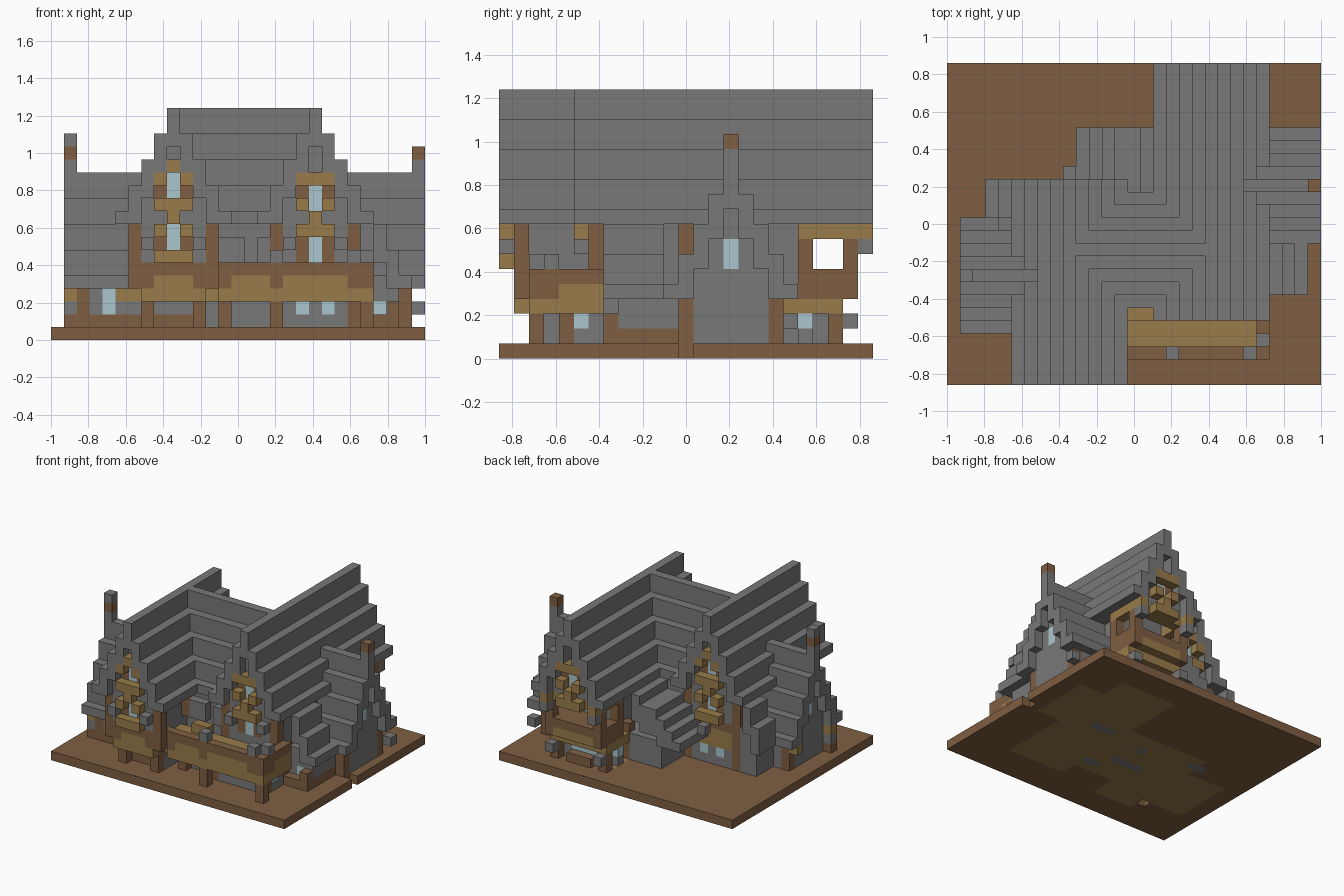
import bpy

cube = bpy.data.objects.get("Cube")
if cube:
    bpy.data.objects.remove(cube, do_unlink=True)

V = 2 / 29            # edge of one building block
NX, NY = 29, 25
cells = {}            # (i, j, k) -> (part, colour)


def srgb(r, g, b):
    return tuple((c / 255) ** 2.2 for c in (r, g, b)) + (1,)


COLOURS = {"S": ("stone_grey", srgb(120, 120, 120)),
           "B": ("timber_brown", srgb(127, 95, 68)),
           "G": ("plank_gold", srgb(151, 123, 76)),
           "W": ("window_glass", srgb(170, 197, 206))}
mats = []
for name, rgba in COLOURS.values():
    m = bpy.data.materials.new(name)
    m.use_nodes = True
    m.diffuse_color = rgba
    bsdf = m.node_tree.nodes["Principled BSDF"]
    bsdf.inputs["Base Color"].default_value = rgba
    bsdf.inputs["Roughness"].default_value = 0.9
    mats.append(m)
SLOT = {key: n for n, key in enumerate(COLOURS)}


def span(v):
    return range(v[0], v[1] + 1) if isinstance(v, tuple) else (v,)


def fill(part, col, i, j, k):
    """Fill a block range; each range is a number or an inclusive pair."""
    for a in span(i):
        for b in span(j):
            for c in span(k):
                cells[a, b, c] = (part, col)


def carve(i, j, k):
    for a in span(i):
        for b in span(j):
            for c in span(k):
                cells.pop((a, b, c), None)


def gable(part, axis, mid, ext, wall, peak, floor, reach):
    """Stepped roof along an axis, with solid walls beneath it."""
    for d in range(5):
        top = peak - 2 * d
        low = top - 1 if d == 4 else top - 3
        for s in {mid - d, mid + d}:
            at = lambda r: (s, r) if axis == "y" else (r, s)
            if d < 4:
                fill(part + "_wall", "S", *at(wall), (floor, low))
            if d <= reach:
                fill(part + "_wall", "S", *at(wall), (1, floor))
            fill(part + "_roof", "S", *at(ext), (low, top - 1))


def facade(part, mid, j, out, rows, k=6):
    """Windows on a gable wall, rows from the bottom up; gold planks stand proud."""
    for row in rows.split():
        for n, c in enumerate(row):
            if c != ".":
                fill(part, c, mid + n - len(row) // 2, j + (out if c == "G" else 0), k)
        k += 1


# Ground slab with plank floor under the rooms
fill("base", "B", (0, NX - 1), (0, NY - 1), 0)
for i, j in (((7, 11), (3, 14)), ((12, 17), (6, 14)), ((17, 23), (4, 21)),
             ((2, 7), (5, 11)), ((23, 26), (12, 18))):
    fill("base", "G", i, j, 0)
for i, j in (((11, 14), 9), ((15, 16), 7), ((18, 20), 13), (13, 12), ((6, 7), 13)):
    fill("base", "S", i, j, 0)
carve(28, 12, 0)
carve(6, 4, 0)

# Side wings, cross hall and the two big gabled halls
gable("left_wing", "x", 8, (1, 9), (2, 9), 13, 4, 3)
gable("right_wing", "x", 15, (20, 28), (27, 27), 13, 4, 2)
fill("right_wing_wall", "S", (21, 26), (12, 18), (1, 4))
fill("cross_hall_wall", "S", (10, 19), (7, 13), (1, 8))
gable("cross_hall", "x", 10, (9, 20), (10, 19), 18, 9, 2)
gable("west_hall", "y", 9, (0, 15), (1, 14), 18, 9, 2)
gable("east_hall", "y", 20, (5, 24), (6, 20), 18, 9, 2)
carve((7, 11), (1, 2), (1, 3))

# Low lean-to roofs continuing the big slopes
for n, top in enumerate((8, 7, 7, 6, 5, 4)):
    fill("back_lean_to", "S", 15 - n, (15, 19), (max(top - 2, 4), top))
fill("back_lean_to", "S", (13, 17), (14, 18), (1, 3))
fill("back_lean_to", "S", 9, 16, 5)
for n, top in enumerate((8, 6, 4)):
    fill("right_lean_to", "S", 25 + n, (7, 10), (max(top - 2, 4), top))
    if n < 2:
        fill("left_lean_to", "S", 4 - n, (13, 15), (top - 2, top))
fill("right_lean_to", "S", (24, 26), (8, 11), (2, 4))
fill("right_lean_to", "B", (24, 26), (8, 11), 1)
fill("left_lean_to", "S", (4, 7), (12, 14), (1, 5))

# Gable windows
TALL = "GGG BWB GWG .G. GGG BWB GWG .G."
UPPER = "GGG .G. GWG BWB GGG"
facade("west_front_windows", 9, 1, -1, TALL)
facade("west_back_windows", 9, 14, 1, TALL)
facade("east_front_windows", 20, 6, -1, "BWB BWB " + UPPER)
fill("east_back_gable", "S", (18, 22), 23, (9, 11))
fill("east_back_gable", "S", (19, 21), 23, 12)
facade("east_back_windows", 20, 23, 1, UPPER, 8)

# Eave posts and stone brackets beside the gable walls
for mid, js in ((9, (1, 14)), (20, (6, 20))):
    for s in (-3, 3):
        for j in js:
            fill("eave_posts", "B", mid + s, j, (4, 8))
    for s in (-2, 2):
        fill("eave_brackets", "S", mid + s, js[0] - 1, 7)
fill("eave_posts", "B", 23, 12, (7, 8))

# West hall front porch
fill("west_front_porch", "B", (7, 11), (1, 2), (4, 5))
fill("west_front_porch", "G", (8, 10), 1, 4)
fill("west_front_porch", "G", (7, 11), (1, 2), 3)
fill("west_front_porch", "B", (8, 10), 3, 1)
for i in (7, 11):
    fill("west_front_porch", "B", i, 2, (1, 3))

# West hall back wall timbering
fill("west_back_timber", "B", (7, 11), 14, 5)
fill("west_back_timber", "G", (7, 11), 14, (3, 4))
for i in (6, 12):
    fill("west_back_timber", "B", i, 14, (1, 5))
for i in (8, 10):
    fill("west_back_timber", "W", i, 14, 2)

# East hall ground floor and long front balcony
fill("east_ground_wall", "S", (17, 23), (4, 7), (1, 3))
fill("hall_ground_wall", "S", (13, 17), (5, 7), (1, 3))
for i in (19, 21):
    fill("east_ground_windows", "W", i, 4, 2)
fill("east_ground_windows", "W", 23, 5, 2)
fill("front_balcony", "G", (12, 23), (3, 5), (3, 4))
fill("front_balcony", "G", (13, 24), 2, 3)
fill("front_balcony", "B", (12, 24), 2, (4, 5))
fill("front_balcony", "G", (14, 16), 2, 4)
fill("front_balcony", "G", (18, 22), 2, 4)
fill("front_balcony", "G", 24, (2, 6), 3)
fill("front_balcony", "B", 24, (2, 6), (4, 5))
fill("front_balcony", "G", 24, (4, 6), 4)
for i in (17, 23):
    fill("rail_caps", "S", i, 2, 6)
fill("rail_caps", "S", 24, 3, 6)
fill("balcony_seats", "G", (14, 15), 5, 5)
for i, j in ((13, 4), (17, 4), (23, 4), (24, 2), (23, 7), (17, 2)):
    fill("balcony_posts", "B", i, j, (1, 2))
for i, c in ((13, "S"), (14, "S"), (12, "B"), (17, "B"), (16, "S")):
    fill("hall_upper_posts", c, i, 6, (6, 7))

# East hall back porch with an open upper gallery
fill("east_back_wall", "S", (18, 22), (18, 21), (1, 4))
fill("east_back_porch", "B", (17, 23), (20, 23), (4, 5))
fill("east_back_porch", "G", (17, 23), (19, 22), 3)
fill("east_back_porch", "G", (18, 22), 23, 4)
fill("east_back_porch", "W", (19, 21), 21, 2)
fill("east_back_porch", "B", (19, 21), 22, 1)
fill("east_back_porch", "W", 20, 20, (6, 7))
for i in (17, 23):
    fill("east_back_porch", "B", i, 20, (6, 7))
    fill("east_back_porch", "B", i, 23, (6, 7))
    fill("east_back_porch", "B", i, 22, (1, 2))
    fill("east_back_porch", "B", i, 18, (1, 4))
    fill("east_back_porch", "G", i, (20, 24), 8)
    fill("east_back_porch", "S", i, 24, 7)
    fill("east_back_porch", "S", i, 23, 2)
    fill("east_back_porch", "S", i, 20, (1, 2))
    fill("east_back_porch", "W", i, 20, 2)
fill("east_back_porch", "G", (18, 22), 23, 8)

# Left wing details
fill("left_wing_trim", "B", (1, 6), 5, 1)
fill("left_wing_trim", "G", (5, 6), 5, 3)
fill("left_wing_trim", "S", 1, 5, 2)
for j in (5, 11):
    fill("left_wing_trim", "G", 1, j, 3)
    fill("left_wing_posts", "B", 2, j, (1, 3))
fill("left_wing_windows", "W", 4, 5, (2, 3))
fill("left_wing_windows", "W", 2, 8, (6, 7))

# Right wing details
fill("right_wing_windows", "W", 27, 15, (6, 7))
for j in (12, 18):
    fill("right_wing_posts", "B", 27, j, (1, 3))
fill("right_wing_posts", "B", (24, 26), 7, 1)
fill("right_wing_posts", "B", 26, 7, (1, 2))
fill("right_wing_posts", "S", 28, 19, 2)
fill("right_wing_windows", "W", 25, 8, 2)

# Chimneys
fill("left_chimney", "S", 1, 8, (13, 15))
fill("left_chimney", "B", 1, 8, 14)
fill("right_chimney", "S", 28, 15, 13)
fill("right_chimney", "B", 28, 15, 14)

# Turn each part into a mesh of its exposed block faces
SIDES = [(axis, s) for axis in range(3) for s in (0, 1)]
parts = {}
for cell, (part, col) in cells.items():
    parts.setdefault(part, []).append((cell, col))
for part, blocks in parts.items():
    verts, faces, slots = {}, [], []
    for cell, col in blocks:
        for axis, s in SIDES:
            near = list(cell)
            near[axis] += 2 * s - 1
            if tuple(near) in cells:
                continue
            quad = []
            for u, w in ((0, 0), (1, 0), (1, 1), (0, 1)):
                p = list(cell)
                p[axis] += s
                p[(axis + 1) % 3] += u
                p[(axis + 2) % 3] += w
                quad.append(verts.setdefault(tuple(p), len(verts)))
            faces.append(quad if s else quad[::-1])
            slots.append(SLOT[col])
    if not faces:
        continue
    mesh = bpy.data.meshes.new(part)
    mesh.from_pydata([((x - NX / 2) * V, (y - NY / 2) * V, z * V) for x, y, z in verts], [], faces)
    for m in mats:
        mesh.materials.append(m)
    mesh.polygons.foreach_set("material_index", slots)
    mesh.update()
    bpy.context.collection.objects.link(bpy.data.objects.new(part, mesh))
